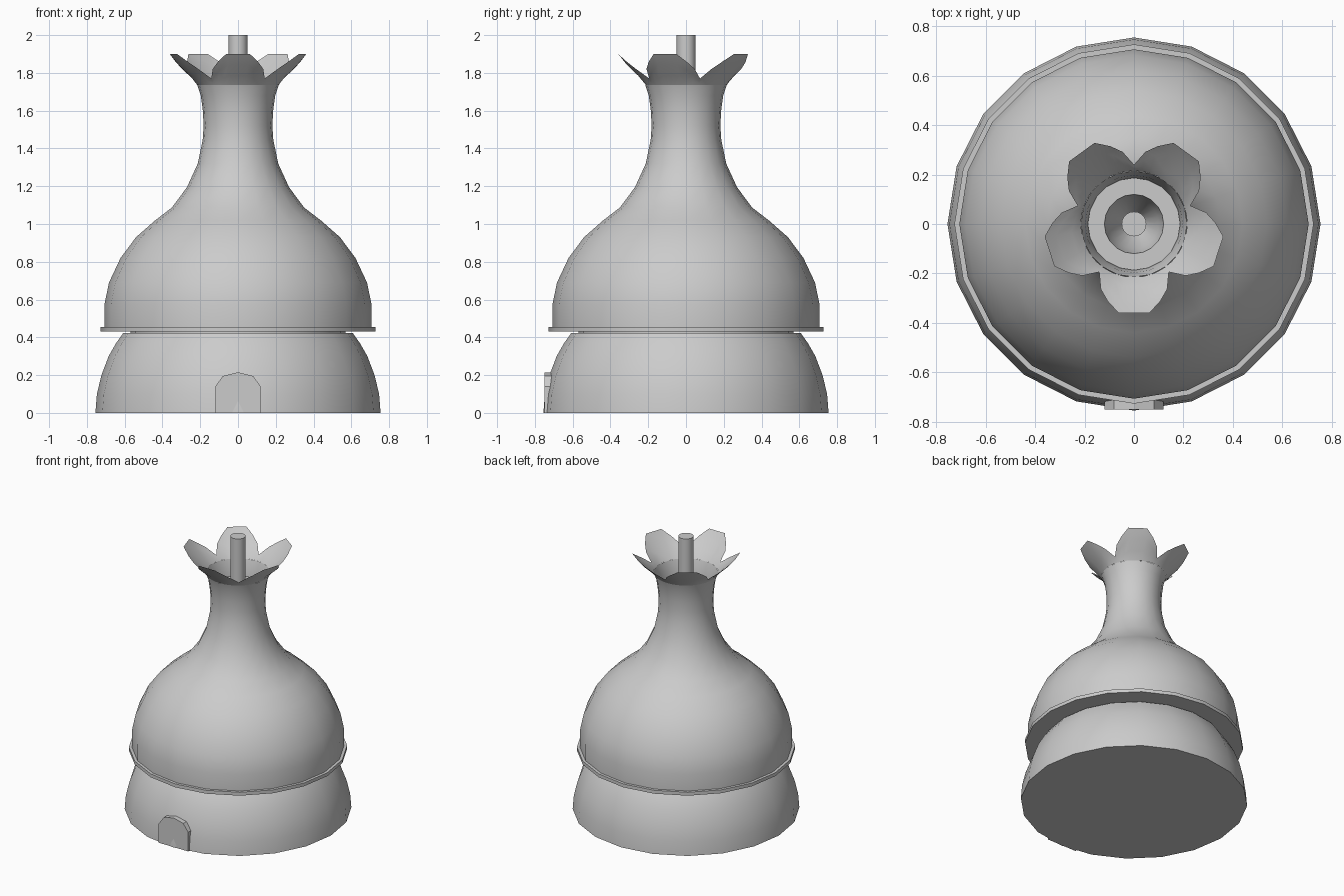
import bpy, bmesh
from math import radians, sin, cos

if "Cube" in bpy.data.objects:
    bpy.data.objects.remove(bpy.data.objects["Cube"])

SIDES = 20


def finish(name, bm, angle=40):
    bmesh.ops.remove_doubles(bm, verts=bm.verts, dist=1e-5)
    me = bpy.data.meshes.new(name)
    bm.to_mesh(me)
    bm.free()
    ob = bpy.data.objects.new(name, me)
    bpy.context.collection.objects.link(ob)
    bpy.ops.object.select_all(action='DESELECT')
    bpy.context.view_layer.objects.active = ob
    ob.select_set(True)
    bpy.ops.object.shade_smooth_by_angle(angle=radians(angle))
    return ob


def lathe(name, profile, cap_bottom=True, cap_top=True, sides=SIDES):
    """Revolve an (r, z) profile listed bottom to top."""
    bm = bmesh.new()
    rings = []
    for r, z in profile:
        rings.append([bm.verts.new((r * cos(radians(360 * i / sides)),
                                    r * sin(radians(360 * i / sides)), z))
                      for i in range(sides)])
    for a, b in zip(rings, rings[1:]):
        for i in range(sides):
            j = (i + 1) % sides
            bm.faces.new((a[i], a[j], b[j], b[i]))
    if cap_bottom:
        bm.faces.new(rings[0][::-1])
    if cap_top:
        bm.faces.new(rings[-1])
    return finish(name, bm)


# Lower bowl
lathe("base", [(.755, 0), (.747, .1), (.723, .2), (.685, .3), (.645, .37), (.608, .422)])

# Rim plate and narrow core joining it to the base
lathe("rim", [(.727, .43), (.727, .455)])
lathe("joint", [(.57, .42), (.57, .432)])

# Bulb, neck and inner funnel in one profile
lathe("bulb_and_neck", [
    (.707, .455), (.707, .575), (.683, .69), (.622, .82), (.54, .93), (.44, 1.018),
    (.35, 1.087), (.27, 1.195), (.213, 1.32), (.187, 1.445), (.182, 1.52),
    (.186, 1.6), (.197, 1.68), (.215, 1.735)], cap_top=False)
lathe("neck_funnel", [(.187, 1.62), (.12, 1.62), (.1, 1.52), (.05, 1.42)], False, False)

# Central stem
lathe("stem", [(.05, 1.4), (.05, 2.0)])

# Crown of five flared petals
FLARE = [(1.735, .215), (1.77, .24), (1.83, .307), (1.9, .365)]


def flare_radius(z):
    for (z0, r0), (z1, r1) in zip(FLARE, FLARE[1:]):
        if z <= z1 + 1e-6:
            return r0 + (r1 - r0) * (z - z0) / (z1 - z0)
    return FLARE[-1][1]


half = [(36, 1.77), (27, 1.82), (19, 1.857), (10, 1.9)]
outline = [(-a, z) for a, z in half] + half[::-1]
bm = bmesh.new()
for k in range(5):
    cols = []
    for a, top in outline:
        ang = radians(270 + 72 * k + a)
        col = []
        for t in (0, .3, .65, 1):
            z = 1.735 + (top - 1.735) * t
            r = flare_radius(z)
            col.append(bm.verts.new((r * cos(ang), r * sin(ang), z)))
        cols.append(col)
    for c, d in zip(cols, cols[1:]):
        for i in range(3):
            bm.faces.new((c[i], d[i], d[i + 1], c[i + 1]))
finish("petal_crown", bm, 60)

# Arched door
bm = bmesh.new()
arch = [(-.12, 0), (.12, 0), (.12, .14), (.08, .195), (0, .215), (-.08, .195), (-.12, .14)]
face = bm.faces.new([bm.verts.new((x, -.75, z)) for x, z in arch])
ext = bmesh.ops.extrude_face_region(bm, geom=[face], use_keep_orig=True)
for v in ext["geom"]:
    if isinstance(v, bmesh.types.BMVert):
        v.co.y = -.68
bmesh.ops.recalc_face_normals(bm, faces=bm.faces)
finish("door", bm, 20)
